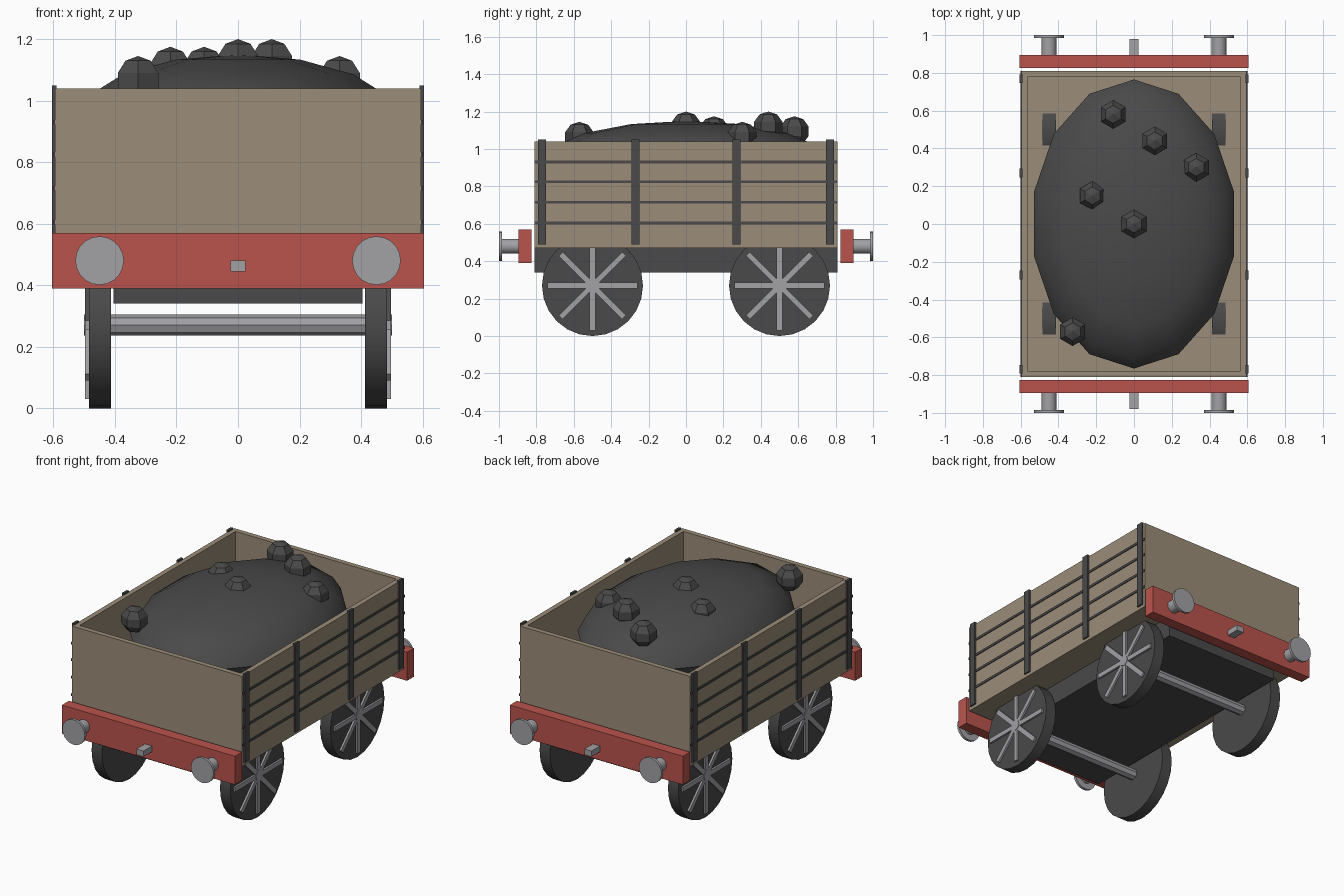
import bpy, bmesh, math
from mathutils import Matrix, Vector

cube = bpy.data.objects.get("Cube")
if cube:
    bpy.data.objects.remove(cube, do_unlink=True)


def material(name, rgb):
    m = bpy.data.materials.new(name)
    m.use_nodes = True
    m.diffuse_color = (*rgb, 1)
    m.node_tree.nodes["Principled BSDF"].inputs["Base Color"].default_value = (*rgb, 1)
    return m


WOOD = material("weathered wood", (0.33, 0.265, 0.19))
RED = material("red paint", (0.49, 0.088, 0.073))
STEEL = material("grey steel", (0.36, 0.36, 0.38))
IRON = material("dark iron", (0.068, 0.068, 0.07))
COAL = material("coal black", (0.068, 0.068, 0.068))


def finish(name, bm, mat, smooth=False):
    bmesh.ops.recalc_face_normals(bm, faces=bm.faces)
    mesh = bpy.data.meshes.new(name)
    bm.to_mesh(mesh)
    bm.free()
    mesh.materials.append(mat)
    ob = bpy.data.objects.new(name, mesh)
    bpy.context.collection.objects.link(ob)
    if smooth:
        bpy.ops.object.select_all(action='DESELECT')
        ob.select_set(True)
        bpy.context.view_layer.objects.active = ob
        bpy.ops.object.shade_smooth_by_angle(angle=math.radians(40))
    return ob


def add_box(bm, center, size, turn=Matrix()):
    m = Matrix.Translation(center) @ turn @ Matrix.Diagonal((*size, 1))
    bmesh.ops.create_cube(bm, size=1, matrix=m)


def box(name, center, size, mat):
    bm = bmesh.new()
    add_box(bm, center, size)
    return finish(name, bm, mat)


def add_rod(bm, center, radius, length, axis, sides):
    turn = Matrix.Rotation(math.pi / 2, 4, 'Y' if axis == 'X' else 'X')
    bmesh.ops.create_cone(bm, cap_ends=True, segments=sides, radius1=radius,
                          radius2=radius, depth=length,
                          matrix=Matrix.Translation(center) @ turn)


# Open wooden body, hollowed down to the floor
bm = bmesh.new()
add_box(bm, (0, 0, 0.755), (1.19, 1.62, 0.57))
top = max(bm.faces, key=lambda f: f.calc_center_median().z)
bmesh.ops.inset_region(bm, faces=[top], thickness=0.045)
floor = bmesh.ops.extrude_face_region(bm, geom=[top])["geom"]
bmesh.ops.delete(bm, geom=[top], context='FACES_ONLY')
bmesh.ops.translate(bm, vec=(0, 0, -0.515),
                    verts=[v for v in floor if isinstance(v, bmesh.types.BMVert)])
finish("wagon_body", bm, WOOD)

# Underframe
box("underframe", (0, 0, 0.405), (0.81, 1.62, 0.13), IRON)

# Iron straps and plank seams on both sides
for side, label in ((1, "left"), (-1, "right")):
    bm = bmesh.new()
    for y in (-0.77, -0.27, 0.27, 0.77):
        add_box(bm, (side * 0.5975, y, 0.77), (0.015, 0.045, 0.56))
    finish(label + "_straps", bm, IRON)
    bm = bmesh.new()
    for z in (0.605, 0.715, 0.825, 0.93):
        add_box(bm, (side * 0.595, 0, z), (0.01, 1.62, 0.015))
    finish(label + "_plank_seams", bm, IRON)

# Buffer beams with coupling hooks and buffers
for end, label in ((-1, "front"), (1, "back")):
    box(label + "_buffer_beam", (0, end * 0.86, 0.48), (1.21, 0.07, 0.18), RED)
    box(label + "_coupling", (0, end * 0.93, 0.462), (0.05, 0.10, 0.036), STEEL)
    bm = bmesh.new()
    for x in (-0.45, 0.45):
        add_rod(bm, (x, end * 0.94, 0.48), 0.04, 0.1, 'Y', 16)
        add_rod(bm, (x, end * 0.992, 0.48), 0.079, 0.016, 'Y', 20)
    finish(label + "_buffers", bm, STEEL, True)

# Wheels, spokes and axles
for y, label in ((-0.5, "front"), (0.5, "back")):
    bm = bmesh.new()
    add_rod(bm, (0, y, 0.27), 0.034, 1.0, 'X', 8)
    finish(label + "_axle", bm, STEEL)
    for side, hand in ((1, "left"), (-1, "right")):
        bm = bmesh.new()
        add_rod(bm, (side * 0.449, y, 0.27), 0.27, 0.072, 'X', 24)
        finish(f"{label}_{hand}_wheel", bm, IRON, True)
        bm = bmesh.new()
        for i in range(4):
            add_box(bm, (side * 0.488, y, 0.27), (0.018, 0.03, 0.48),
                    Matrix.Rotation(i * math.pi / 4, 4, 'X'))
        finish(f"{label}_{hand}_spokes", bm, STEEL)

# Coal heap
bm = bmesh.new()
bmesh.ops.create_uvsphere(bm, u_segments=14, v_segments=8, radius=1,
                          matrix=Matrix.Translation((0, 0, 0.93))
                          @ Matrix.Diagonal((0.543, 0.765, 0.22, 1)))
finish("coal_heap", bm, COAL, True)

# Loose coal lumps
lumps = [(-0.11, 0.58, 1.095), (0.11, 0.44, 1.12), (0.33, 0.3, 1.065),
         (-0.22, 0.15, 1.095), (0, 0, 1.12), (-0.325, -0.57, 1.065)]
bm = bmesh.new()
for spot in lumps:
    bmesh.ops.create_uvsphere(bm, u_segments=6, v_segments=5, radius=0.08,
                              matrix=Matrix.Translation(spot))
finish("coal_lumps", bm, COAL)
